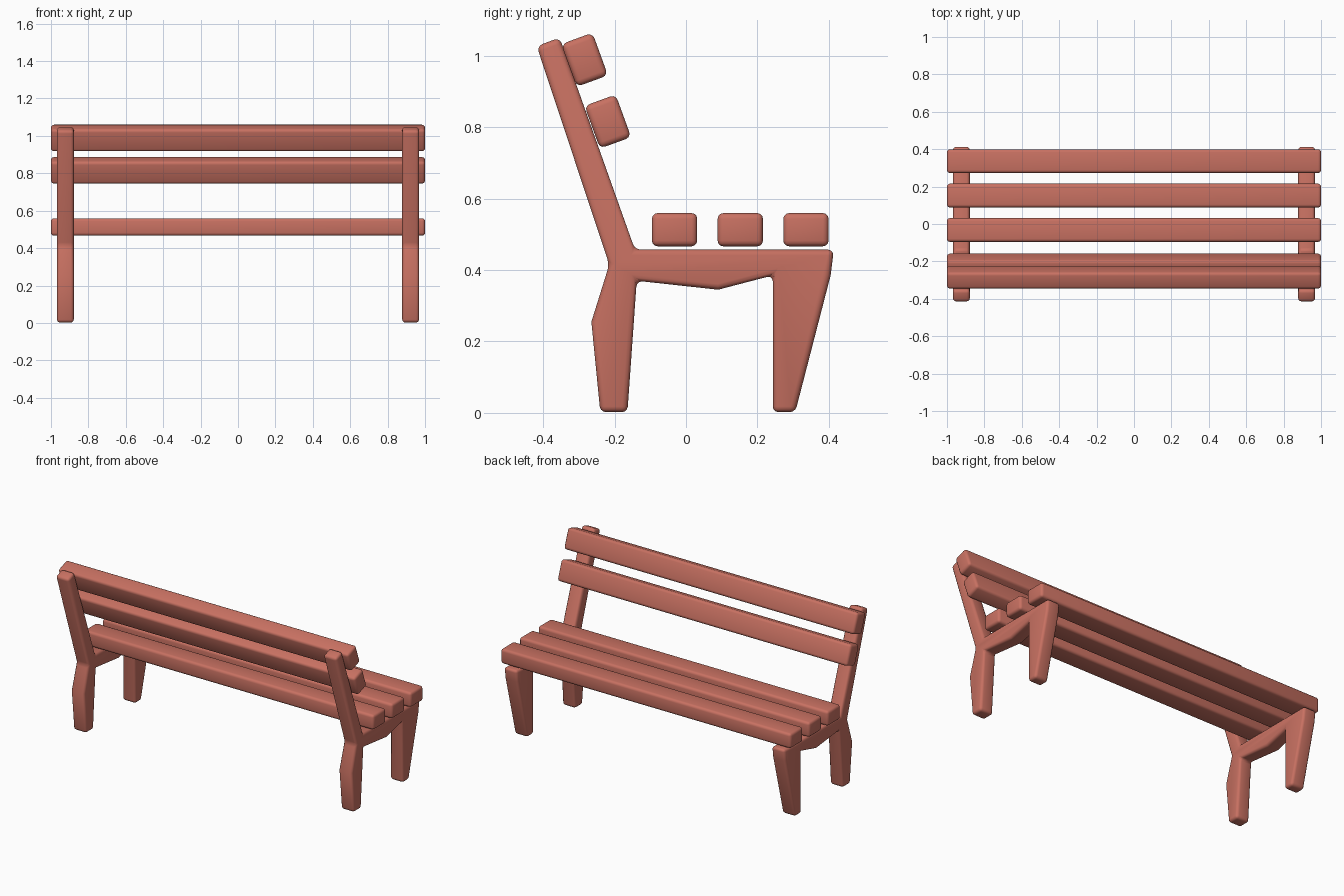
import bpy, bmesh, math
from mathutils import Matrix

cube = bpy.data.objects.get("Cube")
if cube:
    bpy.data.objects.remove(cube, do_unlink=True)

# Single painted-wood colour
paint = bpy.data.materials.new("terracotta_paint")
paint.use_nodes = True
colour = (0.58, 0.165, 0.122, 1)
paint.diffuse_color = colour
paint.node_tree.nodes["Principled BSDF"].inputs["Base Color"].default_value = colour


def finish(name, bm, radius):
    """Round the sharp edges and turn the bmesh into a smooth-shaded object."""
    bmesh.ops.recalc_face_normals(bm, faces=bm.faces[:])
    sharp = [e for e in bm.edges if e.calc_face_angle(0) > math.radians(30)]
    bmesh.ops.bevel(bm, geom=sharp, offset=radius, offset_type='OFFSET',
                    segments=3, profile=0.5, affect='EDGES', clamp_overlap=True)
    mesh = bpy.data.meshes.new(name)
    bm.to_mesh(mesh)
    bm.free()
    mesh.materials.append(paint)
    obj = bpy.data.objects.new(name, mesh)
    bpy.context.collection.objects.link(obj)
    bpy.ops.object.select_all(action='DESELECT')
    obj.select_set(True)
    bpy.context.view_layer.objects.active = obj
    bpy.ops.object.shade_smooth_by_angle(angle=math.radians(35))
    return obj


def slat(name, y, z, depth, height, tilt=0):
    bm = bmesh.new()
    bmesh.ops.create_cube(bm, size=1)
    bmesh.ops.scale(bm, vec=(2, depth, height), verts=bm.verts)
    obj = finish(name, bm, 0.016)
    obj.matrix_world = Matrix.Translation((0, y, z)) @ Matrix.Rotation(math.radians(tilt), 4, 'X')


# Side outline (y, z): back post, seat rail and both legs in one piece
OUTLINE = [(-0.418, 1.027), (-0.354, 1.051), (-0.143, 0.457), (0.414, 0.457),
           (0.405, 0.385), (0.306, 0.002), (0.243, 0.002), (0.243, 0.385),
           (0.09, 0.345), (-0.138, 0.37), (-0.164, 0.002), (-0.24, 0.002),
           (-0.265, 0.255), (-0.215, 0.415)]


def side_frame(name, x, width=0.09):
    bm = bmesh.new()
    face = bm.faces.new([bm.verts.new((x - width / 2, y, z)) for y, z in OUTLINE])
    new = bmesh.ops.extrude_face_region(bm, geom=[face])["geom"]
    bmesh.ops.translate(bm, vec=(width, 0, 0),
                        verts=[v for v in new if isinstance(v, bmesh.types.BMVert)])
    finish(name, bm, 0.016)


for side, sign in (("left", 1), ("right", -1)):
    side_frame(side + "_frame", sign * 0.923)

# Seat slats, back to front
for i, y in enumerate((-0.032, 0.152, 0.336)):
    slat(f"seat_slat_{i + 1}", y, 0.513, 0.127, 0.093)

# Leaning backrest slats
slat("backrest_slat_lower", -0.219, 0.816, 0.093, 0.127, 20)
slat("backrest_slat_upper", -0.284, 0.989, 0.093, 0.127, 20)
